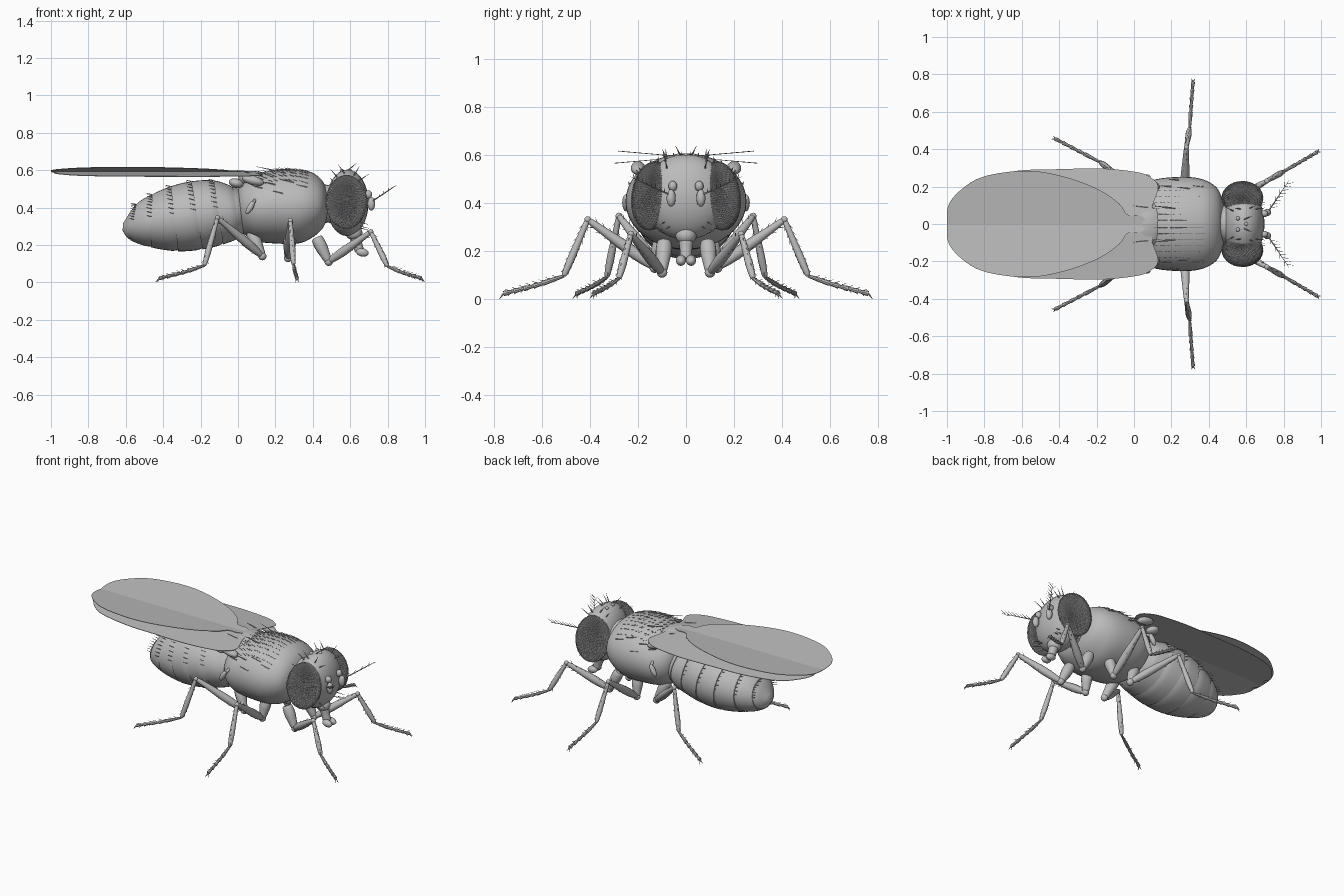
import bpy, bmesh, math, random
from mathutils import Vector, Matrix
from mathutils.bvhtree import BVHTree

random.seed(4)
cube = bpy.data.objects.get("Cube")
if cube:
    bpy.data.objects.remove(cube)

mat = bpy.data.materials.new("matte grey")
mat.use_nodes = True
GREY = (0.5, 0.5, 0.5, 1)
mat.diffuse_color = GREY
mat.node_tree.nodes["Principled BSDF"].inputs["Base Color"].default_value = GREY


def finish(name, bm, mirror=False, angle=40):
    bmesh.ops.recalc_face_normals(bm, faces=bm.faces)
    mesh = bpy.data.meshes.new(name)
    bm.to_mesh(mesh)
    bm.free()
    mesh.materials.append(mat)
    obj = bpy.data.objects.new(name, mesh)
    bpy.context.collection.objects.link(obj)
    if mirror:
        mod = obj.modifiers.new("mirror", "MIRROR")
        mod.use_axis = (False, True, False)
        mod.use_mirror_merge = False
    bpy.ops.object.select_all(action="DESELECT")
    obj.select_set(True)
    bpy.context.view_layer.objects.active = obj
    if angle:
        bpy.ops.object.shade_smooth_by_angle(angle=math.radians(angle))
    return obj


def spline(pts, n, closed=False):
    """Catmull-Rom points through pts, of any dimension."""
    pts, out = [Vector(p) for p in pts], []
    k = len(pts)
    for i in range(k if closed else k - 1):
        a, b, c, d = [pts[j % k] if closed else pts[min(max(j, 0), k - 1)] for j in range(i - 1, i + 3)]
        for s in range(n):
            t = s / n
            out.append(b + (c - a) * t / 2 + (a * 2 - b * 5 + c * 4 - d) * t * t / 2
                       + (b * 3 - a - c * 3 + d) * t ** 3 / 2)
    return out if closed else out + [pts[-1]]


def skin(bm, rings):
    """Bridge rings of points and cap the ends."""
    loops = [[bm.verts.new(p) for p in ring] for ring in rings]
    n = len(loops[0])
    for a, b in zip(loops, loops[1:]):
        for i in range(n):
            bm.faces.new((a[i], a[(i + 1) % n], b[(i + 1) % n], b[i]))
    bm.faces.new(loops[0])
    bm.faces.new(loops[-1])


def body_ring(s, scale=1.0, n=40):
    """Ellipse from (top x, top z, bottom x, bottom z, half width)."""
    top, low = Vector((s[0], 0, s[1])), Vector((s[2], 0, s[3]))
    mid, half = (top + low) / 2, (top - low) / 2 * scale
    return [mid + half * math.cos(a) + Vector((0, s[4] * scale * math.sin(a), 0))
            for a in (2 * math.pi * i / n for i in range(n))]


def ball(bm, pos, radii, tilt=0, axis="X"):
    m = Matrix.Translation(pos) @ Matrix.Rotation(math.radians(tilt), 4, axis) @ Matrix.Diagonal((*radii, 1))
    bmesh.ops.create_uvsphere(bm, u_segments=24, v_segments=16, radius=1, matrix=m)


def hair(bm, pos, direction, length, r=0.003):
    d = Vector(direction).normalized()
    m = Matrix.Translation(Vector(pos) + d * length / 2) @ d.to_track_quat("Z", "Y").to_matrix().to_4x4()
    bmesh.ops.create_cone(bm, cap_ends=True, segments=5, radius1=r, radius2=0.0006, depth=length, matrix=m)


def limb(bm, a, b, radii, n=12):
    """Tapered rod whose radii are spread evenly from a to b."""
    a, b = Vector(a), Vector(b)
    q = (b - a).to_track_quat("Z", "Y")
    prof = spline([(0, radii[0] * 0.5)] + [(0.04 + 0.92 * i / (len(radii) - 1), r)
                  for i, r in enumerate(radii)] + [(1, radii[-1] * 0.5)], 3)
    skin(bm, [[a.lerp(b, t) + q @ Vector((r * math.cos(2 * math.pi * i / n), r * math.sin(2 * math.pi * i / n), 0))
               for i in range(n)] for t, r in prof])


# Thorax
bm = bmesh.new()
sections = [(-0.01, 0.47, 0, 0.33, 0.1), (0.02, 0.53, 0.03, 0.26, 0.18), (0.09, 0.575, 0.1, 0.22, 0.232),
            (0.2, 0.602, 0.2, 0.208, 0.25), (0.3, 0.605, 0.32, 0.208, 0.25), (0.39, 0.59, 0.39, 0.235, 0.23),
            (0.45, 0.545, 0.45, 0.285, 0.185), (0.48, 0.48, 0.48, 0.35, 0.1)]
skin(bm, [body_ring(s) for s in spline(sections, 4)])
thorax_tree = BVHTree.FromBMesh(bm)
finish("thorax", bm)
bm = bmesh.new()
ball(bm, (0.09, 0, 0.545), (0.09, 0.12, 0.05), 10, "Y")
finish("scutellum", bm)
bm = bmesh.new()
limb(bm, (0.43, 0, 0.42), (0.53, 0, 0.42), (0.11, 0.1, 0.11), 24)
finish("neck", bm)

# Abdomen: overlapping rings, each flaring to a rear lip
edges = [Vector(s) for s in ((0.04, 0.48, 0.05, 0.29, 0.13), (-0.03, 0.513, 0.01, 0.24, 0.175),
         (-0.13, 0.545, -0.08, 0.203, 0.2), (-0.25, 0.54, -0.19, 0.176, 0.21), (-0.36, 0.513, -0.32, 0.166, 0.2),
         (-0.46, 0.47, -0.465, 0.187, 0.165), (-0.545, 0.417, -0.575, 0.225, 0.11), (-0.615, 0.315, -0.617, 0.275, 0.025))]
fine = spline(edges, 5)
bm, hairs = bmesh.new(), bmesh.new()
rings = []
for i, s in enumerate(fine):
    rings.append(body_ring(s))
    if i % 5 == 0 and 0 < i < len(fine) - 1:
        rings.append(body_ring(s, 0.965))
        if i > 5:
            lip = body_ring(s)
            for j in list(range(-9, 10)):
                hair(hairs, lip[j], (-1, 0.3 * math.sin(j / 6), 0.25), 0.03, 0.0025)
skin(bm, rings)
finish("abdomen", bm, angle=30)
finish("abdomen_bristles", hairs)

# Head capsule
bm = bmesh.new()
ball(bm, (0.585, 0, 0.425), (0.113, 0.185, 0.178))
head_tree = BVHTree.FromBMesh(bm)
finish("head", bm)
bm = bmesh.new()
for x, y in ((0.555, 0.03), (0.555, -0.03), (0.6, 0)):
    ball(bm, (x, y, 0.596), (0.011, 0.011, 0.01))
finish("simple_eyes", bm)

# Compound eyes: every facet raised to a point
bm = bmesh.new()
m = Matrix.Translation((0.58, 0.14, 0.43)) @ Matrix.Rotation(math.radians(8), 4, "X") @ Matrix.Diagonal((0.108, 0.085, 0.142, 1))
bmesh.ops.create_icosphere(bm, subdivisions=5, radius=1, matrix=m)
bmesh.ops.poke(bm, faces=bm.faces[:], offset=0.004)
finish("compound_eye", bm, True, 0)

# Antennae with feathered whiskers
bm = bmesh.new()
ball(bm, (0.697, 0.055, 0.47), (0.02, 0.018, 0.022))
ball(bm, (0.713, 0.062, 0.42), (0.02, 0.019, 0.036))
finish("antenna", bm, True)
bm = bmesh.new()
a, b = Vector((0.72, 0.07, 0.435)), Vector((0.83, 0.235, 0.51))
hair(bm, a, b - a, (b - a).length, 0.004)
for i in range(1, 9):
    p = a.lerp(b, i / 9)
    hair(bm, p, (0.9, 0.1, 0.5), 0.04, 0.002)
    if i % 2:
        hair(bm, p, (-0.1, 0.9, 0.4), 0.03, 0.002)
finish("antenna_whisker", bm, True)

# Mouthparts
bm = bmesh.new()
ball(bm, (0.62, 0, 0.265), (0.045, 0.044, 0.04))
limb(bm, (0.625, 0, 0.25), (0.65, 0, 0.165), (0.03, 0.026, 0.024))
for side in (1, -1):
    ball(bm, (0.665, 0.021 * side, 0.16), (0.034, 0.021, 0.022), 10, "Y")
finish("proboscis", bm)

# Wings: flat tilted blades that cross over the back
outline = [(0.13, 0.2), (0.08, 0.255), (0, 0.28), (-0.18, 0.297), (-0.4, 0.293), (-0.62, 0.285), (-0.84, 0.24),
           (-0.95, 0.15), (-0.985, 0.08), (-0.97, 0.05), (-0.995, 0.02), (-0.998, -0.08), (-0.955, -0.155),
           (-0.85, -0.235), (-0.72, -0.272), (-0.55, -0.284), (-0.38, -0.255), (-0.2, -0.19), (-0.08, -0.11),
           (-0.035, -0.05), (0.03, -0.045), (0.08, 0), (0.1, 0.1)]
bm = bmesh.new()
bm.faces.new([bm.verts.new((p.x, p.y, 0.59 - 0.087 * p.y)) for p in spline(outline, 4, True)])
ret = bmesh.ops.extrude_face_region(bm, geom=bm.faces[:])
bmesh.ops.translate(bm, vec=(0, 0, 0.003), verts=[v for v in ret["geom"] if isinstance(v, bmesh.types.BMVert)])
finish("wing", bm, True)
bm = bmesh.new()
ball(bm, (0.08, 0.2, 0.545), (0.06, 0.03, 0.025), 15, "Y")
ball(bm, (-0.01, 0.16, 0.53), (0.04, 0.04, 0.025), 15, "Y")
finish("wing_hinge", bm, True)
bm = bmesh.new()
limb(bm, (0.09, 0.22, 0.44), (0.08, 0.25, 0.42), (0.008, 0.008))
ball(bm, (0.065, 0.25, 0.4), (0.016, 0.016, 0.04), 30, "Y")
finish("haltere", bm, True)

# Legs: hip, trochanter, knee, ankle, toe
legs = {"front_leg": ((0.42, 0.09, 0.24), (0.485, 0.1, 0.11), (0.71, 0.23, 0.27), (0.8, 0.28, 0.085), (0.98, 0.385, 0.022)),
        "middle_leg": ((0.28, 0.1, 0.25), (0.268, 0.13, 0.13), (0.28, 0.41, 0.33), (0.297, 0.51, 0.095), (0.315, 0.76, 0.022)),
        "hind_leg": ((0.07, 0.09, 0.27), (0.13, 0.12, 0.14), (-0.11, 0.28, 0.345), (-0.18, 0.33, 0.09), (-0.42, 0.455, 0.022))}
for name, joints in legs.items():
    hip, troch, knee, ankle, toe = [Vector(j) for j in joints]
    bm, hairs = bmesh.new(), bmesh.new()
    limb(bm, hip, troch, (0.03, 0.034, 0.028, 0.02))
    ball(bm, troch, (0.022, 0.022, 0.022))
    limb(bm, troch, knee, (0.016, 0.024, 0.023, 0.018, 0.013))
    ball(bm, knee, (0.014, 0.014, 0.014))
    limb(bm, knee, ankle, (0.011, 0.013, 0.015, 0.016, 0.012))
    # Foot: five joints sagging toward the ground
    sag = ankle.lerp(toe, 0.45) + Vector((0, 0, -0.006))
    foot = [ankle, ankle.lerp(sag, 0.8)] + [sag.lerp(toe, t) for t in (0.1, 0.4, 0.7, 1)]
    for p, q in zip(foot, foot[1:]):
        limb(bm, p, q, (0.007, 0.009, 0.011), 8)
    out = (toe - ankle).normalized()
    across = out.cross(Vector((0, 0, 1)))
    for s in (1, -1):
        hair(hairs, toe, out + across * 0.6 * s - Vector((0, 0, 0.9)), 0.03, 0.005)
    # Bristles along the rods
    for p, q, r in ((troch, knee, 0.018), (knee, ankle, 0.012), (ankle, toe, 0.007)):
        d = (q - p).normalized()
        side = d.cross(across).normalized()
        for i in range(1, 9):
            for s in (1, -1):
                n = (side * s + across * random.uniform(-0.7, 0.7)).normalized()
                hair(hairs, p.lerp(q, i / 9) + n * r * 0.8, n * 0.6 + d, 0.022, 0.002)
    finish(name, bm, True)
    finish(name + "_bristles", hairs, True)

# Bristles on the back and head
bm = bmesh.new()


def rooted(tree, x, y, direction, length, r):
    hit = tree.ray_cast(Vector((x, y, 1)), Vector((0, 0, -1)))[0]
    if hit:
        hair(bm, hit, direction, length, r)


for row in range(6):
    for col in range(10):
        rooted(thorax_tree, 0.13 + col * 0.027 + random.uniform(-0.008, 0.008), 0.02 + row * 0.032,
               (-1, 0, 0.35), 0.026, 0.0025)
for x, y, length in ((0.22, 0.085, 0.13), (0.12, 0.085, 0.13), (0.3, 0.19, 0.07), (0.2, 0.2, 0.07),
                     (0.37, 0.2, 0.06), (0.24, 0.235, 0.06), (0.13, 0.2, 0.06)):
    rooted(thorax_tree, x, y, (-1, 0.1, 0.22), length, 0.005)
finish("back_bristles", bm, True)
bm = bmesh.new()
for x, y, d in ((0.53, 0.07, (-0.6, 0.3, 0.7)), (0.52, 0.11, (-0.5, 0.8, 0.6)), (0.59, 0.025, (0.7, 0.3, 0.6)),
                (0.62, 0.085, (0.5, 0.2, 0.8)), (0.65, 0.08, (0.8, 0.1, 0.5)), (0.57, 0.08, (-0.6, 0.1, 0.8))):
    rooted(head_tree, x, y, d, 0.06, 0.004)
for y, z in ((0.07, 0.3), (0.09, 0.32), (0.1, 0.29)):
    hair(bm, (0.655, y, z), (0.8, 0.3, -0.2), 0.05, 0.003)
finish("head_bristles", bm, True)
